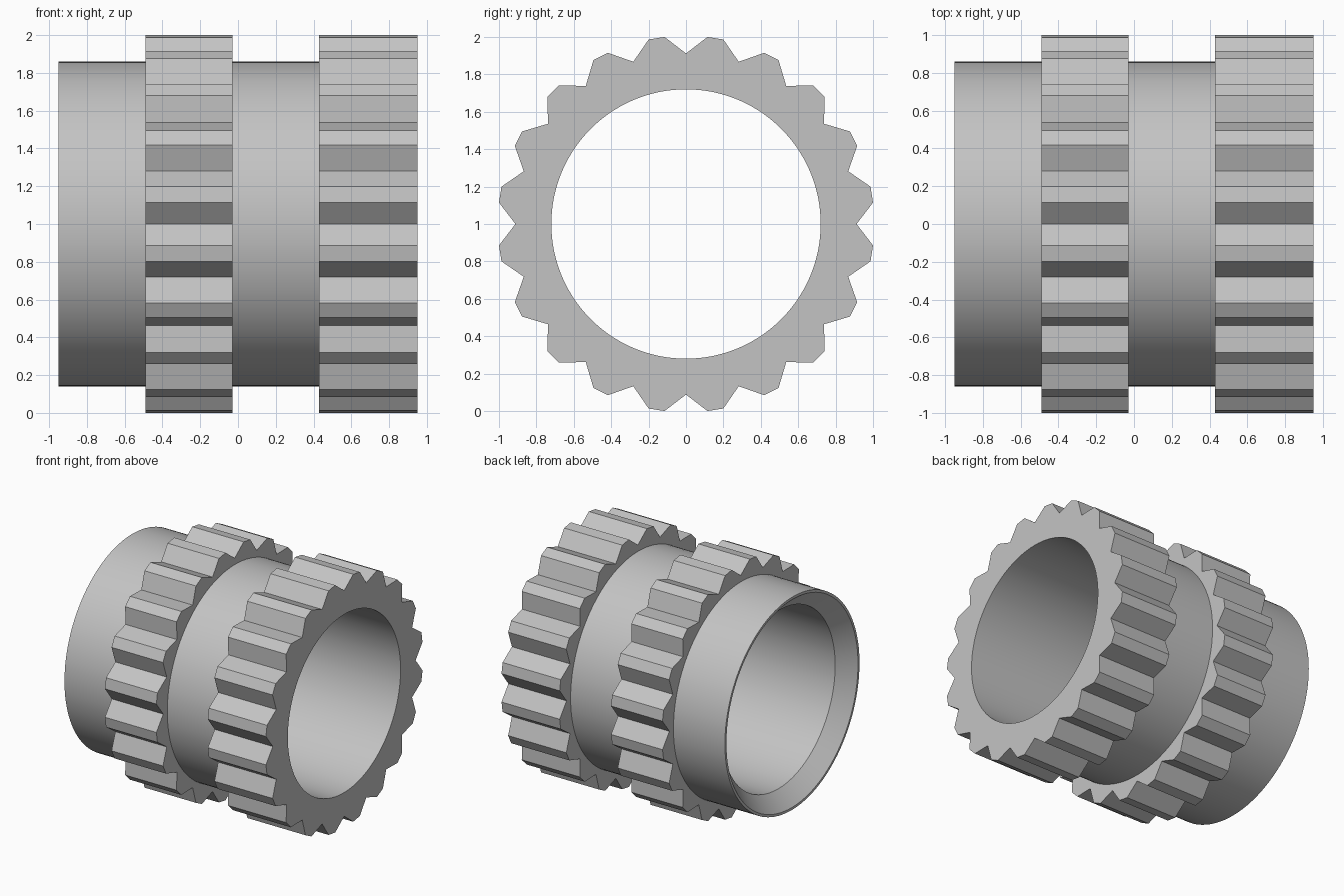
import bpy
import bmesh
from math import sin, cos, radians

if "Cube" in bpy.data.objects:
    bpy.data.objects.remove(bpy.data.objects["Cube"], do_unlink=True)

# Main dimensions
TEETH = 20
TIP_R, ROOT_R = 1.0065, 0.912
SLEEVE_R, LIP_R, BORE_R = 0.86, 0.84, 0.72
PITCH = 360 / TEETH
FLANK = 6.55          # degrees from the root to the tip edge

steel = bpy.data.materials.new("grey steel")
steel.use_nodes = True
grey = (0.55, 0.55, 0.55, 1)
steel.diffuse_color = grey
steel.node_tree.nodes["Principled BSDF"].inputs["Base Color"].default_value = grey


def polar(radius, degrees):
    a = radians(degrees)
    return radius * sin(a), radius * cos(a)


def mid(p, q):
    return (p[0] + q[0]) / 2, (p[1] + q[1]) / 2


def circle(radius):
    """Ring whose points line up with those of the toothed outline."""
    steps = (0, FLANK / 2, FLANK, PITCH / 2, PITCH - FLANK, PITCH - FLANK / 2)
    return [polar(radius, t * PITCH + s) for t in range(TEETH) for s in steps]


def toothed():
    """Toothed outline: sharp roots and narrow flat tips."""
    points = []
    for t in range(TEETH):
        a = t * PITCH
        root, next_root = polar(ROOT_R, a), polar(ROOT_R, a + PITCH)
        tip_a, tip_b = polar(TIP_R, a + FLANK), polar(TIP_R, a + PITCH - FLANK)
        points += [root, mid(root, tip_a), tip_a, mid(tip_a, tip_b),
                   tip_b, mid(tip_b, next_root)]
    return points


# Sections along the axis: outside from left to right, then back through the bore
sleeve, gear = circle(SLEEVE_R), toothed()
sections = [
    (-0.95, circle(LIP_R)), (-0.95, sleeve), (-0.49, sleeve),
    (-0.49, gear), (-0.03, gear), (-0.03, sleeve),
    (0.43, sleeve), (0.43, gear), (0.95, gear),
    (0.95, circle(BORE_R)), (-0.83, circle(BORE_R)),
]

# Loft the sections into one closed solid
bm = bmesh.new()
rings = [[bm.verts.new((x, y, z + 1)) for y, z in pts] for x, pts in sections]
for i, ring in enumerate(rings):
    following = rings[(i + 1) % len(rings)]
    for j in range(len(ring)):
        k = (j + 1) % len(ring)
        bm.faces.new((ring[j], ring[k], following[k], following[j]))
bmesh.ops.recalc_face_normals(bm, faces=bm.faces)
mesh = bpy.data.meshes.new("double_gear_sleeve")
bm.to_mesh(mesh)
bm.free()
mesh.materials.append(steel)

obj = bpy.data.objects.new("double_gear_sleeve", mesh)
bpy.context.collection.objects.link(obj)
bpy.ops.object.select_all(action="DESELECT")
obj.select_set(True)
bpy.context.view_layer.objects.active = obj
bpy.ops.object.shade_smooth_by_angle(angle=radians(25))
